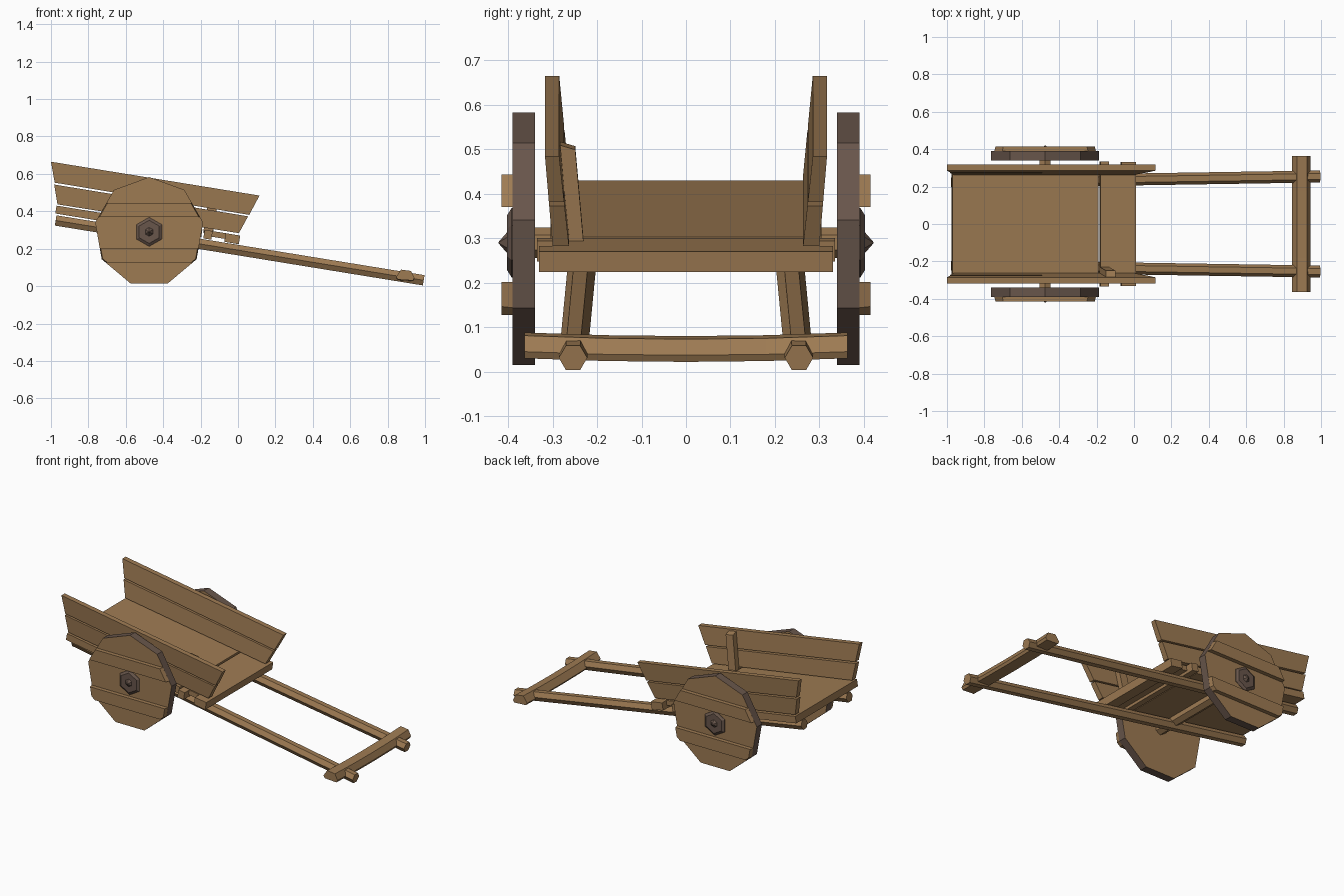
import bpy, bmesh, math
from mathutils import Vector

cube = bpy.data.objects.get("Cube")
if cube:
    bpy.data.objects.remove(cube)


def material(name, color):
    m = bpy.data.materials.new(name)
    m.use_nodes = True
    m.diffuse_color = color
    m.node_tree.nodes["Principled BSDF"].inputs["Base Color"].default_value = color
    return m


WOOD = material("brown wood", (0.34, 0.197, 0.086, 1))
DARK = material("dark rim", (0.138, 0.092, 0.07, 1))
SLOPE = -0.163          # the whole bed and the shafts tip forward


def deck_z(x):
    return 0.272 + SLOPE * x


def finish(name, bm, mats):
    bmesh.ops.recalc_face_normals(bm, faces=bm.faces[:])
    mesh = bpy.data.meshes.new(name)
    bm.to_mesh(mesh)
    bm.free()
    for m in mats:
        mesh.materials.append(m)
    obj = bpy.data.objects.new(name, mesh)
    bpy.context.collection.objects.link(obj)
    return obj


def loft_bm(rings):
    """Skin a row of equal rings and cap both ends."""
    bm = bmesh.new()
    rows = [[bm.verts.new(p) for p in ring] for ring in rings]
    n = len(rows[0])
    for a, b in zip(rows, rows[1:]):
        for i in range(n):
            j = (i + 1) % n
            bm.faces.new((a[i], a[j], b[j], b[i]))
    bm.faces.new(rows[0])
    bm.faces.new(rows[-1])
    return bm


def loft(name, rings, mat=WOOD):
    return finish(name, loft_bm(rings), [mat])


def disc(x, y, z, r, sides):
    """Ring in the xz plane with one corner on top."""
    return [(x + r * math.sin(i * math.tau / sides), y,
             z + r * math.cos(i * math.tau / sides)) for i in range(sides)]


def slab(name, x0, x1, half, thick):
    """Board lying in the tipped plane of the bed."""
    top0, top1 = deck_z(x0), deck_z(x1)
    drop = thick * -SLOPE
    outline = [(x0, top0), (x1, top1), (x1 - drop, top1 - thick), (x0 - drop, top0 - thick)]
    return loft(name, [[(x, y, z) for x, z in outline] for y in (-half, half)])


# Bed
slab("bed_floor", -0.97, -0.19, 0.305, 0.042)
slab("bed_front_plank", -0.178, 0.0, 0.29, 0.03)
slab("front_crossbeam", -0.066, 0.012, 0.331, 0.046)
slab("middle_crossbeam", -0.178, -0.135, 0.335, 0.046)

# Leaning side boards
UPPER = [(-1.0, 0.665), (0.115, 0.484), (0.06, 0.381), (-0.98, 0.553)]
LOWER = [(-0.983, 0.543), (0.054, 0.373), (0.005, 0.283), (-0.965, 0.437)]


def side_board(name, corners, side):
    inner, outer = [], []
    for x, z in corners:
        h = (z - deck_z(x)) / 0.23
        inner.append((x, side * (0.262 + 0.023 * h), z))
        outer.append((x, side * (0.299 + 0.018 * h), z))
    loft(name, [inner, outer])


# Wheels, battens, hubs
WX, WZ, WR = -0.475, 0.29, 0.293


def batten(name, side, z0, z1):
    bm = loft_bm([disc(WX, side * 0.388, WZ, WR, 9), disc(WX, side * 0.415, WZ, WR * 0.98, 9)])
    for z, direction in ((z0, -1), (z1, 1)):
        res = bmesh.ops.bisect_plane(bm, geom=bm.verts[:] + bm.edges[:] + bm.faces[:],
                                     plane_co=(0, 0, z), plane_no=(0, 0, direction),
                                     clear_outer=True)
        cut = [e for e in res["geom_cut"] if isinstance(e, bmesh.types.BMEdge)]
        bmesh.ops.holes_fill(bm, edges=cut)
    finish(name, bm, [WOOD])


for side, label in ((1, "left"), (-1, "right")):
    side_board(label + "_upper_board", UPPER, side)
    side_board(label + "_lower_board", LOWER, side)

    wheel = finish(label + "_wheel", loft_bm([disc(WX, side * y, WZ, WR, 9) for y in (0.34, 0.39)]),
                   [WOOD, DARK])
    for f in wheel.data.polygons:
        f.material_index = 0 if abs(f.normal.y) > 0.5 else 1
    batten(label + "_upper_batten", side, 0.37, 0.443)
    batten(label + "_lower_batten", side, 0.127, 0.202)

    loft(label + "_hub", [disc(WX, side * y, WZ, r, 6)
                          for y, r in ((0.385, 0.078), (0.392, 0.078), (0.402, 0.062))], DARK)
    loft(label + "_hub_spike", [disc(WX, side * y, WZ, r, 6)
                                for y, r in ((0.4, 0.026), (0.421, 0.002))], DARK)

    # Pulling shafts, hexagonal, spreading toward the front
    back = Vector((-0.975, side * 0.223, 0.351))
    front = Vector((0.993, side * 0.254, 0.031))
    up = Vector((-SLOPE, 0, 1)).normalized()
    rings = []
    for p in (back, front):
        rings.append([p + Vector((0, 0.032 * math.cos(a), 0)) + up * 0.032 * math.sin(a)
                      for a in (i * math.tau / 6 for i in range(6))])
    loft(label + "_shaft", rings)

loft("axle", [disc(WX, y, WZ, 0.034, 6) for y in (-0.36, 0.36)])

# Stake inside the right boards
loft("side_stake", [[(x + dx, y + dy, z + 0.3 * -dy + SLOPE * dx)
                     for dx, dy in ((-0.025, -0.017), (0.025, -0.017), (0.025, 0.017), (-0.025, 0.017))]
                    for x, y, z in ((-0.16, -0.246, 0.285), (-0.125, -0.266, 0.508))])

# Bowed hand bar across the shaft ends
BAR = [(0.845, 0.05), (0.872, 0.088), (0.925, 0.081), (0.943, 0.045), (0.935, 0.03), (0.855, 0.035)]
loft("hand_bar", [[(x, y, z - 0.008 * (1 - (y / 0.363) ** 2)) for x, z in BAR]
                  for y in (-0.363, -0.18, 0, 0.18, 0.363)])
